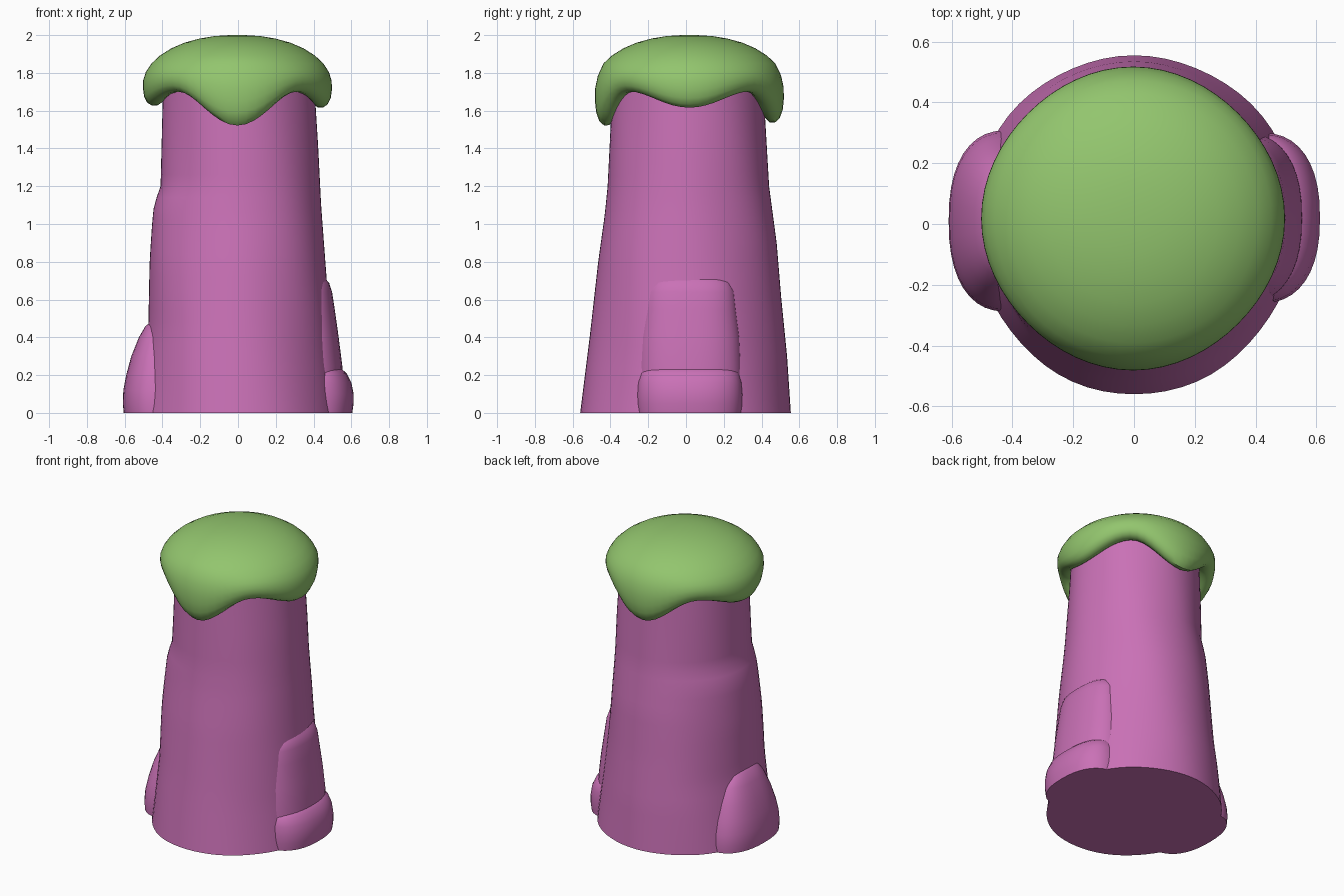
import bpy, bmesh, math

if "Cube" in bpy.data.objects:
    bpy.data.objects.remove(bpy.data.objects["Cube"])

N = 64


def material(name, rgb):
    m = bpy.data.materials.new(name)
    m.diffuse_color = (*rgb, 1)
    m.use_nodes = True
    m.node_tree.nodes["Principled BSDF"].inputs["Base Color"].default_value = m.diffuse_color
    return m


PINK = material("pink bark", (0.59, 0.165, 0.47))
GREEN = material("green moss", (0.29, 0.56, 0.155))


def loft(name, rings, mat):
    """Closed skin through rings of equal point counts."""
    bm = bmesh.new()
    loops = [[bm.verts.new(p) for p in ring] for ring in rings]
    n = len(loops[0])
    for a, b in zip(loops, loops[1:]):
        for i in range(n):
            j = (i + 1) % n
            bm.faces.new((a[i], a[j], b[j], b[i]))
    bm.faces.new(loops[0])
    bm.faces.new(loops[-1])
    bmesh.ops.recalc_face_normals(bm, faces=bm.faces)
    me = bpy.data.meshes.new(name)
    bm.to_mesh(me)
    bm.free()
    me.materials.append(mat)
    ob = bpy.data.objects.new(name, me)
    bpy.context.collection.objects.link(ob)
    bpy.ops.object.select_all(action='DESELECT')
    ob.select_set(True)
    bpy.context.view_layer.objects.active = ob
    bpy.ops.object.shade_smooth_by_angle(angle=math.radians(40))
    return ob


def interp(table, z):
    for (z0, v0), (z1, v1) in zip(table, table[1:]):
        if z <= z1:
            t = (z - z0) / (z1 - z0)
            return v0 + (v1 - v0) * t
    return table[-1][1]


# Trunk: tapering body with a different outline on each of its four sides
RIGHT = [(0, .54), (.3, .505), (.7, .47), (1.1, .44), (1.4, .425), (1.8, .40)]
LEFT = [(0, .53), (.45, .475), (.8, .468), (1.0, .455), (1.1, .445), (1.2, .41), (1.8, .395)]
FRONT = [(0, .56), (.4, .51), (.8, .465), (1.05, .43), (1.2, .415), (1.8, .385)]
BACK = [(0, .555), (.3, .535), (.6, .505), (.9, .48), (1.2, .44), (1.8, .405)]


def trunk_ring(z):
    ring = []
    for i in range(N):
        a = 2 * math.pi * i / N
        c, s = math.cos(a), math.sin(a)
        # gentle lumps that vanish on the four main directions
        k = 1 + 0.012 * math.sin(2 * a) ** 2 * math.sin(3 * a + 4 * z)
        ring.append((c * k * interp(RIGHT if c > 0 else LEFT, z),
                     s * k * interp(BACK if s > 0 else FRONT, z), z))
    return ring


loft("trunk", [trunk_ring(z * 0.06) for z in range(30)], PINK)


# Root swellings on the two sides: (z, outer x, half width)
def root(name, side, cx, cy, profile):
    rings = []
    for z, x, hw in profile:
        ring = []
        for i in range(40):
            a = 2 * math.pi * i / 40
            c, s = math.cos(a), math.sin(a)
            e = 0.85
            ring.append((side * (cx + (x - cx) * math.copysign(abs(c) ** e, c)),
                         cy + hw * math.copysign(abs(s) ** e, s), z))
        rings.append(ring)
    loft(name, rings, PINK)


root("right_root", 1, .42, .02, [
    (0, .605, .275), (.05, .612, .28), (.1, .612, .28), (.16, .60, .275),
    (.21, .575, .26), (.24, .54, .23), (.255, .48, .15)])
root("left_root", -1, .42, .01, [
    (0, .605, .295), (.05, .61, .298), (.12, .607, .29), (.2, .592, .27),
    (.3, .565, .235), (.4, .525, .19), (.46, .49, .14), (.49, .45, .07)])
root("right_bark_swelling", 1, .36, .02, [
    (0, .56, .28), (.25, .552, .28), (.4, .533, .27), (.55, .512, .25),
    (.64, .498, .24), (.69, .482, .22), (.72, .45, .18)])


# Moss cap: dome whose lower rim droops in four tongues
def rim(a):
    droop = {0: 1.615, 1: 1.535, 2: 1.625, 3: 1.52}
    q = round(a / (math.pi / 2)) % 4
    return 1.70 - (1.70 - droop[q]) * (0.5 + 0.5 * math.cos(4 * a))


# (radius, fixed height) for the dome; (radius, share of drop to the rim) below
DOME = [(.04, 2.0), (.12, 1.995), (.2, 1.982), (.28, 1.96), (.35, 1.93), (.41, 1.892), (.455, 1.85)]
SIDE = [(.485, .2), (.499, .4), (.5, .6), (.494, .78), (.478, .92), (.452, .995),
        (.425, .99), (.395, .9), (.34, .65)]
rings = []
for r, h in DOME + SIDE:
    ring = []
    for i in range(N):
        a = 2 * math.pi * i / N
        z = h if h > 1 else 1.85 + (rim(a) - 1.85) * h
        k = 1 - 0.02 * math.sin(2 * a) ** 2 * (h < 1)
        ring.append((r * k * math.cos(a) - .003, r * k * math.sin(a) + .018, z))
    rings.append(ring)
loft("moss_cap", rings, GREEN)
